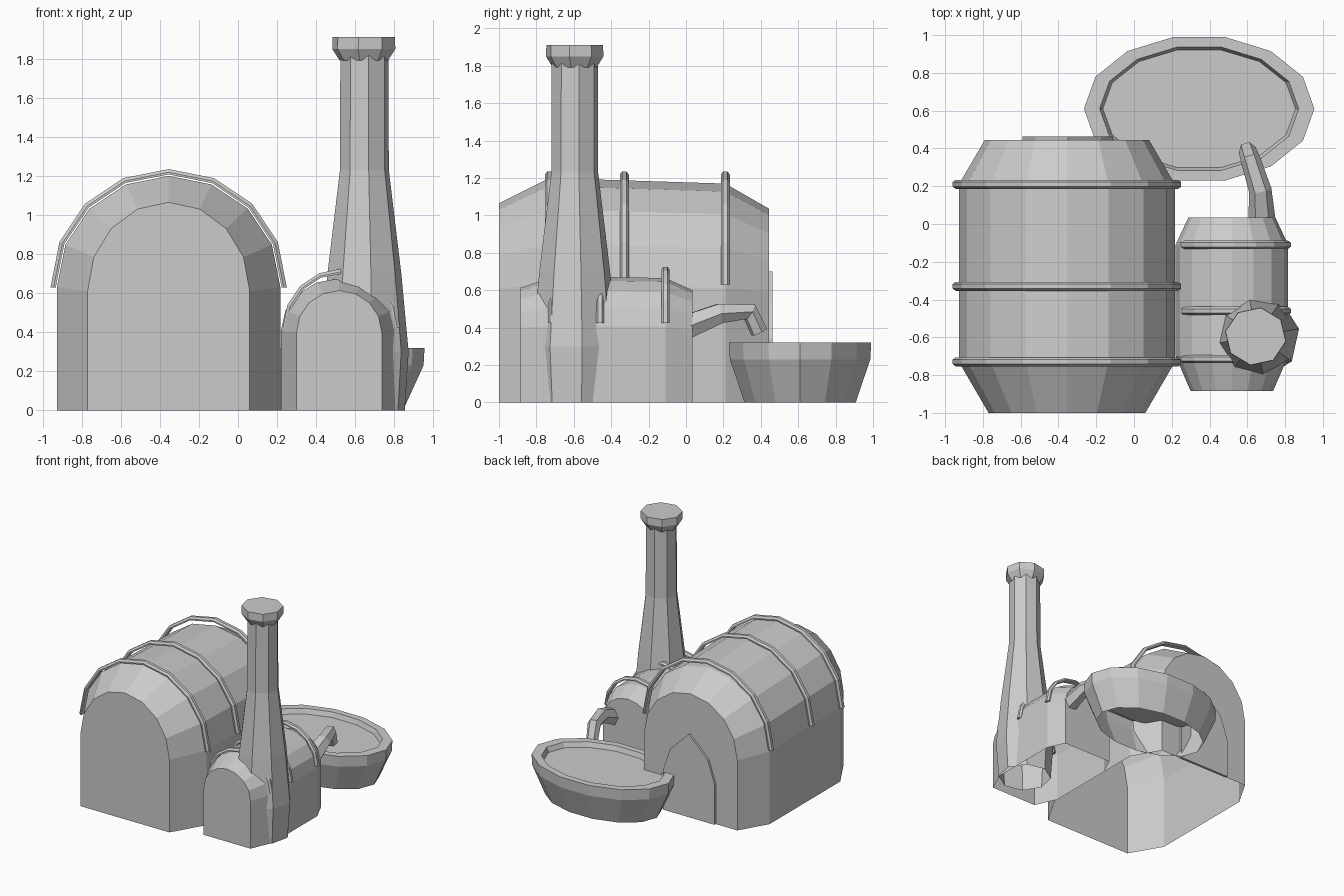
import bpy, bmesh
from math import sin, cos, pi, radians
from mathutils import Vector

if "Cube" in bpy.data.objects:
    bpy.data.objects.remove(bpy.data.objects["Cube"], do_unlink=True)

clay = bpy.data.materials.new("grey clay")
clay.use_nodes = True
GREY = (0.6, 0.6, 0.6, 1)
clay.diffuse_color = GREY
clay.node_tree.nodes["Principled BSDF"].inputs["Base Color"].default_value = GREY


def loft(name, rings, closed=True, cap_start=False, cap_end=False, loop=False):
    """Skin a list of equal-length point rings into one flat-shaded mesh."""
    bm = bmesh.new()
    rows = [[bm.verts.new(p) for p in ring] for ring in rings]
    n = len(rows[0])
    pairs = list(zip(rows, rows[1:]))
    if loop:
        pairs.append((rows[-1], rows[0]))
    for a, b in pairs:
        for i in range(n if closed else n - 1):
            j = (i + 1) % n
            bm.faces.new((a[i], a[j], b[j], b[i]))
    if cap_start:
        bm.faces.new(rows[0])
    if cap_end:
        bm.faces.new(rows[-1])
    bmesh.ops.recalc_face_normals(bm, faces=bm.faces)
    mesh = bpy.data.meshes.new(name)
    bm.to_mesh(mesh)
    bm.free()
    mesh.materials.append(clay)
    obj = bpy.data.objects.new(name, mesh)
    bpy.context.collection.objects.link(obj)
    return obj


def half_circle(cx, y, spring, half_width, rise, steps=8):
    return [(cx - half_width * cos(pi * i / steps), y, spring + rise * sin(pi * i / steps))
            for i in range(steps + 1)]


def vault(name, cx, sections):
    """Arched hall, open underneath; sections are (y, half width, spring, apex)."""
    rings = []
    for y, hw, spring, apex in sections:
        arch = half_circle(cx, y, spring, hw, apex - spring)
        rings.append([(cx - hw, y, 0)] + arch + [(cx + hw, y, 0)])
    loft(name, rings, closed=False, cap_start=True, cap_end=True)


def band(name, cx, y, spring, radius, thick, width):
    """Arched hoop with a bevelled outer edge."""
    profile = [(-width, 0), (-width, thick * 0.4), (-width * 0.5, thick),
               (width * 0.5, thick), (width, thick * 0.4), (width, 0)]
    arcs = [half_circle(cx, y + dy, spring, radius + dr, radius + dr) for dy, dr in profile]
    loft(name, list(zip(*arcs)), cap_start=True, cap_end=True)


def oval(cx, cy, z, rx, ry, sides, turn=0):
    return [(cx + rx * cos(turn + 2 * pi * i / sides),
             cy + ry * sin(turn + 2 * pi * i / sides), z) for i in range(sides)]


# Large vaulted hall with three hoops
vault("large_vault", -0.355, [(-1.0, 0.415, 0.61, 1.065), (-0.73, 0.572, 0.63, 1.2),
                              (0.21, 0.572, 0.61, 1.17), (0.445, 0.435, 0.59, 1.035)])
for i, y in enumerate((-0.73, -0.33, 0.21)):
    band(f"large_band_{i + 1}", -0.355, y, 0.63, 0.578, 0.027, 0.024)

# Small vaulted hall with three hoops
vault("small_vault", 0.518, [(-0.885, 0.218, 0.40, 0.613), (-0.70, 0.298, 0.41, 0.675),
                             (-0.11, 0.298, 0.405, 0.665), (0.035, 0.23, 0.39, 0.6)])
for i, y in enumerate((-0.715, -0.46, -0.11)):
    band(f"small_band_{i + 1}", 0.53, y, 0.425, 0.275, 0.025, 0.022)

# Pointed door plate on the rear wall
half_door = [(0.24, 0), (0.24, 0.34), (0.175, 0.53)]
outline = half_door + [(0, 0.70)] + [(-x, z) for x, z in reversed(half_door)]
loft("rear_door", [[(-0.35 + x, y, z) for x, z in outline] for y in (0.44, 0.462)],
     cap_start=True, cap_end=True)

# Chimney shaft, open at the foot
CX, CY = 0.647, -0.595
shaft = [(0, 0.21), (0.3, 0.23), (0.7, 0.192), (1.23, 0.127), (1.82, 0.125)]
loft("chimney_shaft", [oval(CX, CY, z, r, r, 8, radians(10)) for z, r in shaft])

# Chimney cap
cap = [(1.79, 0.125), (1.85, 0.164), (1.912, 0.162)]
loft("chimney_cap", [oval(CX - 0.003, CY, z, r, r * 0.95, 8, radians(-10)) for z, r in cap],
     cap_start=True, cap_end=True)

# Oval basin: open foot, flared wall, rim and inner surface
basin = [(0, 0.50, 0.305), (0.23, 0.605, 0.385), (0.32, 0.61, 0.39),
         (0.32, 0.527, 0.335), (0.28, 0.51, 0.32)]
loft("basin", [oval(0.345, 0.61, z, rx, ry, 14) for z, rx, ry in basin], cap_end=True)

# Bent spout from the small hall to the basin
path = [((0.68, -0.02, 0.395), 0.075), ((0.668, 0.18, 0.475), 0.06),
        ((0.617, 0.34, 0.485), 0.052), ((0.60, 0.392, 0.375), 0.047)]
points = [Vector(p) for p, r in path]
rings = []
for i, (p, r) in enumerate(path):
    before = (points[i] - points[max(i - 1, 0)]).normalized()
    after = (points[min(i + 1, len(points) - 1)] - points[i]).normalized()
    along = (before + after).normalized()
    side = along.cross(Vector((0, 0, 1))).normalized()
    up = side.cross(along)
    rings.append([points[i] + r * (side * cos(k * pi / 3) + up * sin(k * pi / 3))
                  for k in range(6)])
loft("spout", rings, cap_start=True, cap_end=True)
